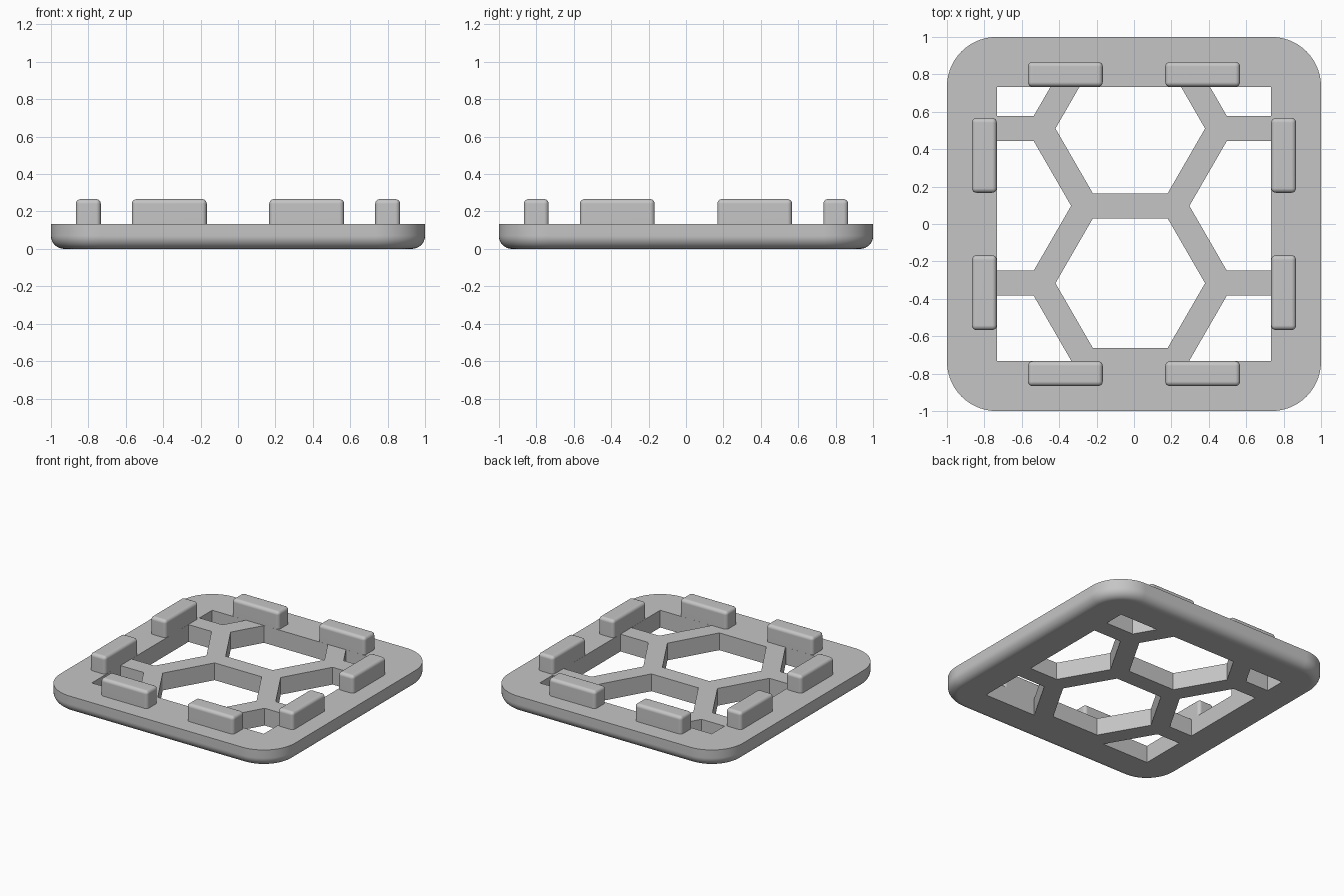
import bpy, bmesh, math
from mathutils import Vector

old = bpy.data.objects.get("Cube")
if old:
    bpy.data.objects.remove(old, do_unlink=True)

PLATE_H = 0.133      # plate thickness
OPENING = 0.733      # half width of the square opening
CELL_R = 0.4         # hexagon corner radius
PITCH = 0.827        # distance between neighbouring cells
CENTRE = Vector((-0.02, 0.097))

grey = bpy.data.materials.new("light_grey")
grey.use_nodes = True
colour = (0.56, 0.56, 0.56, 1)
grey.diffuse_color = colour
grey.node_tree.nodes["Principled BSDF"].inputs["Base Color"].default_value = colour


def make_object(name, bm):
    bmesh.ops.recalc_face_normals(bm, faces=bm.faces)
    mesh = bpy.data.meshes.new(name)
    bm.to_mesh(mesh)
    bm.free()
    mesh.materials.append(grey)
    obj = bpy.data.objects.new(name, mesh)
    bpy.context.collection.objects.link(obj)
    return obj


def activate(obj):
    bpy.ops.object.select_all(action='DESELECT')
    obj.select_set(True)
    bpy.context.view_layer.objects.active = obj


def smooth(obj):
    activate(obj)
    bpy.ops.object.shade_smooth_by_angle(angle=math.radians(30))
    mod = obj.modifiers.new("clean_shading", 'WEIGHTED_NORMAL')
    mod.keep_sharp = True


def box(size, z):
    bm = bmesh.new()
    bmesh.ops.create_cube(bm, size=1)
    bmesh.ops.scale(bm, vec=size, verts=bm.verts)
    bmesh.ops.translate(bm, vec=(0, 0, z + size[2] / 2), verts=bm.verts)
    return bm


def round_edges(bm, test, radius, segments):
    edges = [e for e in bm.edges if test(e.verts[0].co, e.verts[1].co)]
    bmesh.ops.bevel(bm, geom=edges, offset=radius, segments=segments,
                    affect='EDGES', profile=0.5)


# Base plate: rounded corners and a rounded lower rim
bm = box((2, 2, PLATE_H), 0)
round_edges(bm, lambda a, b: abs(a.z - b.z) > 0.1, 0.265, 14)
round_edges(bm, lambda a, b: max(a.z, b.z) < 0.001, 0.07, 8)
plate = make_object("honeycomb_plate", bm)

# Hexagonal openings, each trimmed to the square window
bm = bmesh.new()
cells = [(0, 0.5), (0, -0.5)] + [(s, r) for s in (-1, 1) for r in (-1, 0, 1)]
for col, row in cells:
    cell = bmesh.new()
    cx = CENTRE.x + col * PITCH * math.cos(math.pi / 6)
    cy = CENTRE.y + row * PITCH
    cell.faces.new([cell.verts.new((cx + CELL_R * math.cos(k * math.pi / 3),
                                    cy + CELL_R * math.sin(k * math.pi / 3), -0.1))
                    for k in range(6)])
    for normal in ((1, 0, 0), (-1, 0, 0), (0, 1, 0), (0, -1, 0)):
        bmesh.ops.bisect_plane(cell, geom=cell.verts[:] + cell.edges[:] + cell.faces[:],
                               plane_co=Vector(normal) * OPENING, plane_no=normal,
                               clear_outer=True)
    outline = [v.co.copy() for v in cell.faces[:][0].verts]
    cell.free()
    face = bm.faces.new([bm.verts.new(p) for p in outline])
    prism = bmesh.ops.extrude_face_region(bm, geom=[face])
    top = [g for g in prism["geom"] if isinstance(g, bmesh.types.BMVert)]
    bmesh.ops.translate(bm, vec=(0, 0, 0.4), verts=top)
    if not face.is_valid or all(f is not face for f in bm.faces):
        continue
cutter = make_object("cell_cutter", bm)
cutter.hide_render = True

cut = plate.modifiers.new("cells", 'BOOLEAN')
cut.operation = 'DIFFERENCE'
cut.solver = 'EXACT'
cut.object = cutter
activate(plate)
bpy.ops.object.modifier_apply(modifier=cut.name)
bpy.data.objects.remove(cutter, do_unlink=True)
smooth(plate)

# Raised locating pegs, two on every side
for i, side in enumerate(("front", "left", "back", "right")):
    for label, offset in (("a", -0.367), ("b", 0.367)):
        bm = box((0.4, 0.133, 0.133), PLATE_H)
        round_edges(bm, lambda a, b: max(a.z, b.z) > PLATE_H + 0.1, 0.025, 5)
        peg = make_object(f"{side}_peg_{label}", bm)
        turn = i * math.pi / 2
        peg.location = (offset * math.cos(turn) + 0.8 * math.sin(turn),
                        offset * math.sin(turn) - 0.8 * math.cos(turn), 0)
        peg.rotation_euler.z = turn
        smooth(peg)
